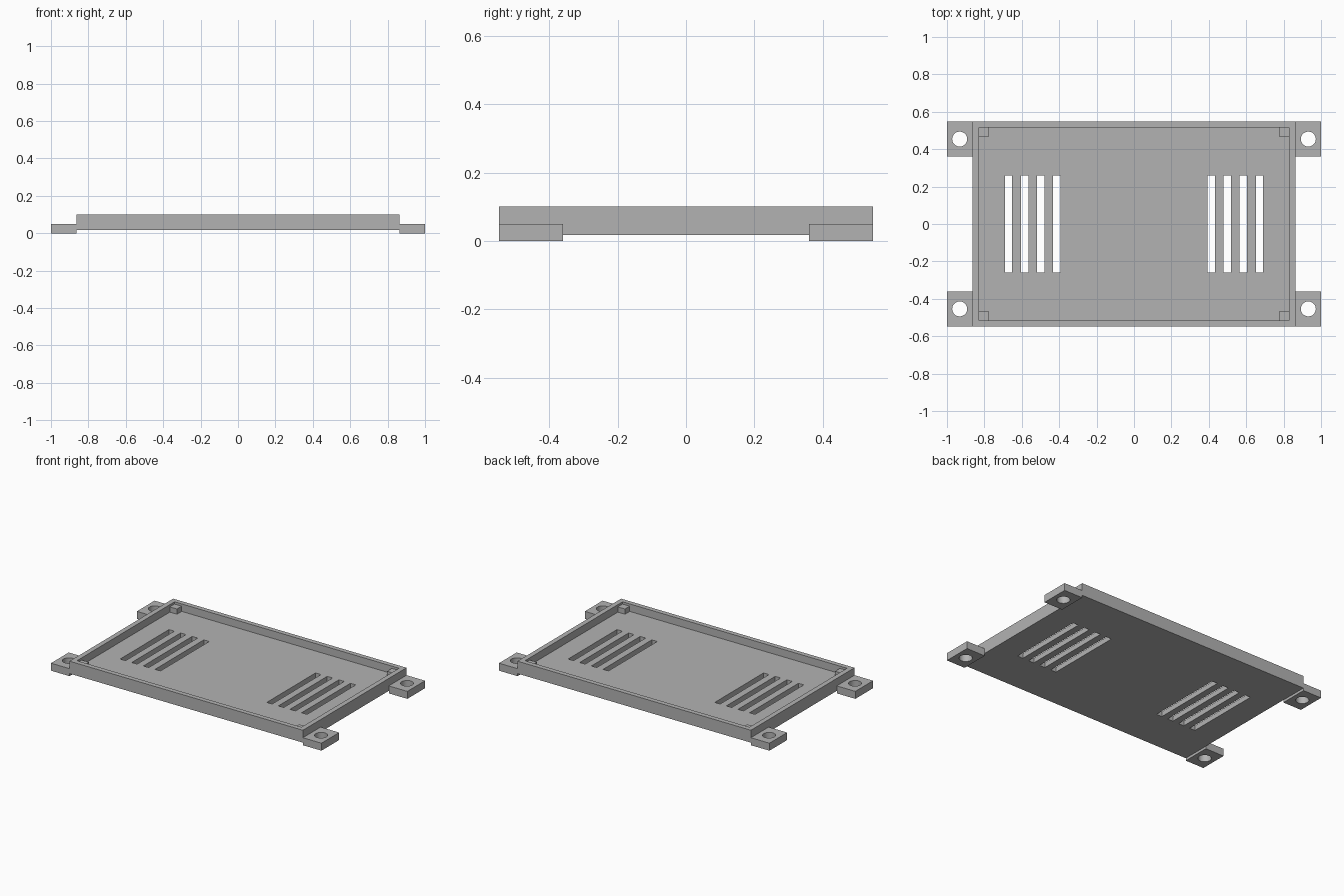
import bpy

old = bpy.data.objects.get("Cube")
if old:
    bpy.data.objects.remove(old, do_unlink=True)

# Single grey plastic
grey = bpy.data.materials.new("grey_plastic")
grey.use_nodes = True
colour = (0.45, 0.45, 0.45, 1)
grey.diffuse_color = colour
grey.node_tree.nodes["Principled BSDF"].inputs["Base Color"].default_value = colour


def box(name, x, y, z):
    """Axis-aligned box from (low, high) pairs."""
    spans = (x, y, z)
    bpy.ops.mesh.primitive_cube_add(size=1, location=[(a + b) / 2 for a, b in spans])
    obj = bpy.context.object
    obj.name = name
    obj.scale = [b - a for a, b in spans]
    bpy.ops.object.transform_apply(location=True, rotation=False, scale=True)
    obj.data.materials.append(grey)
    return obj


def around(centre, half):
    return (centre - half, centre + half)


def side_span(sign, inner, outer):
    return tuple(sorted((sign * inner, sign * outer)))


def cut(obj, cutter):
    cutter.hide_render = True
    mod = obj.modifiers.new("cut", "BOOLEAN")
    mod.operation = "DIFFERENCE"
    mod.solver = "EXACT"
    mod.object = cutter
    bpy.context.view_layer.objects.active = obj
    bpy.ops.object.modifier_apply(modifier=mod.name)
    bpy.data.objects.remove(cutter, do_unlink=True)


BASE, FLOOR, RIM = 0.017, 0.05, 0.10
OUT_X, OUT_Y = 0.863, 0.547
IN_X, IN_Y = 0.83, 0.515

# Shallow tray with a hollow interior
tray = box("tray", (-OUT_X, OUT_X), (-OUT_Y, OUT_Y), (BASE, RIM))
cut(tray, box("hollow", (-IN_X, IN_X), (-IN_Y, IN_Y), (FLOOR, 0.2)))

# Four vent slots near each end
for side in (-1, 1):
    for i in range(4):
        x = side * (0.671 - i * 0.086)
        cut(tray, box("slot", around(x, 0.02), (-0.258, 0.258), (-0.1, 0.2)))

# Mounting tabs with screw holes, and corner posts inside the tray
for sx, side in ((1, "left"), (-1, "right")):
    for sy, end in ((-1, "front"), (1, "back")):
        tab = box(f"mounting_tab_{end}_{side}", side_span(sx, OUT_X, 1),
                  side_span(sy, 0.36, OUT_Y), (0, 0.05))
        bpy.ops.mesh.primitive_cylinder_add(vertices=40, radius=0.04, depth=0.4,
                                            location=(sx * 0.932, sy * 0.454, 0))
        cut(tab, bpy.context.object)
        bpy.context.view_layer.objects.active = tab
        bpy.ops.object.select_all(action="DESELECT")
        tab.select_set(True)
        bpy.ops.object.shade_smooth_by_angle()
        box(f"corner_post_{end}_{side}", side_span(sx, IN_X - 0.053, IN_X),
            side_span(sy, IN_Y - 0.05, IN_Y), (FLOOR, 0.085))
